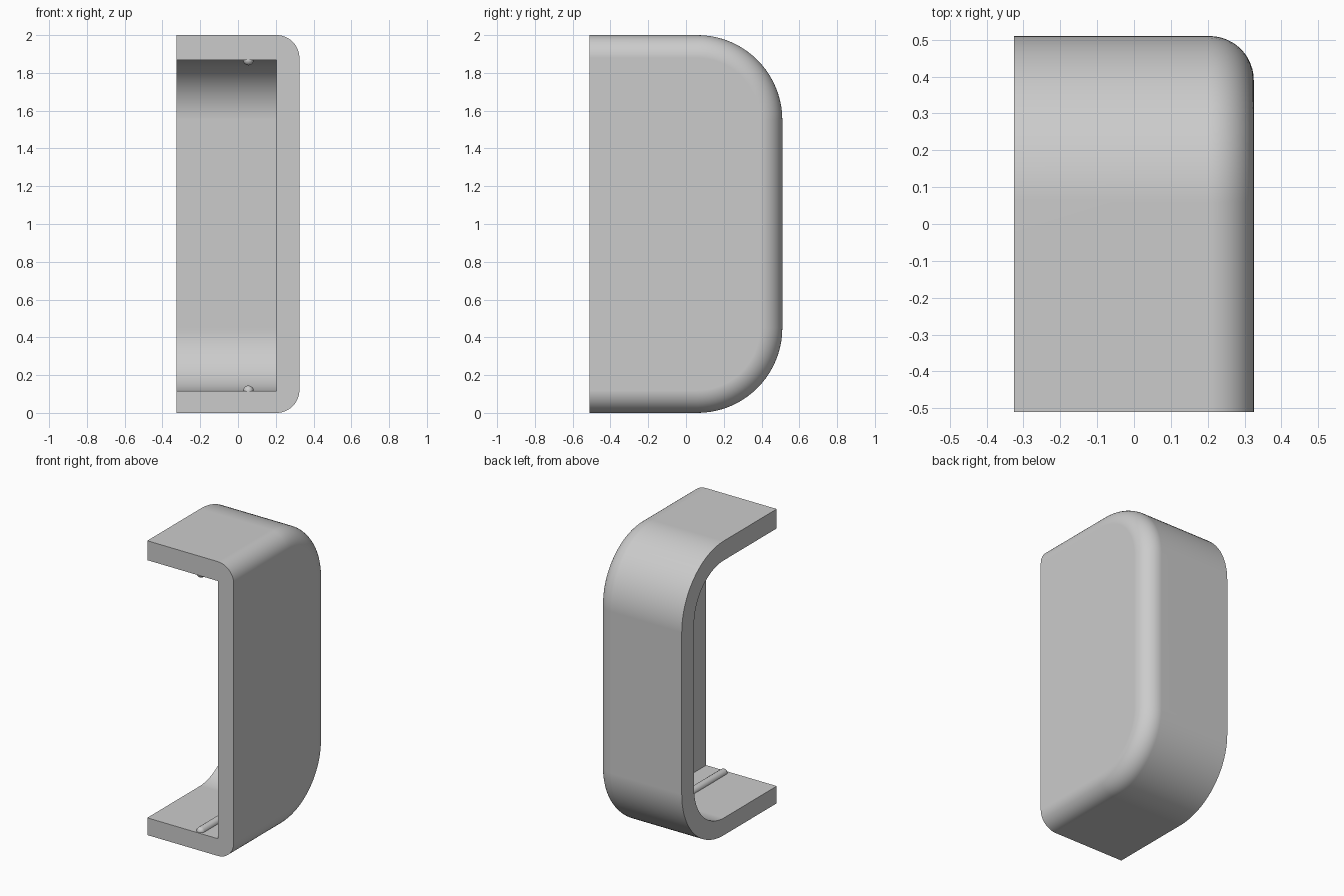
import bpy, bmesh
from math import sin, cos, pi
from mathutils import Vector

old = bpy.data.objects.get("Cube")
if old:
    bpy.data.objects.remove(old)

grey = bpy.data.materials.new("plain grey")
grey.use_nodes = True
colour = (0.6, 0.6, 0.6, 1)
grey.diffuse_color = colour
grey.node_tree.nodes["Principled BSDF"].inputs["Base Color"].default_value = colour

HALF_X, HALF_Y, HEIGHT = 0.325, 0.51, 2.0
CORNER, FILLET = 0.45, 0.12
TOP_WALL, BOTTOM_WALL = 0.132, 0.117
STEPS = 20


def finish(name, bm):
    bmesh.ops.recalc_face_normals(bm, faces=bm.faces)
    mesh = bpy.data.meshes.new(name)
    bm.to_mesh(mesh)
    bm.free()
    mesh.materials.append(grey)
    obj = bpy.data.objects.new(name, mesh)
    bpy.context.collection.objects.link(obj)
    bpy.ops.object.select_all(action="DESELECT")
    obj.select_set(True)
    bpy.context.view_layer.objects.active = obj
    bpy.ops.object.shade_smooth_by_angle(angle=pi / 6)
    return obj


# Stations along the wall: (y, z, angle of outward normal, wall thickness)
cy = HALF_Y - CORNER
top, low = HEIGHT - CORNER, CORNER
stations = [(-HALF_Y, top, pi / 2, TOP_WALL)]
for i in range(STEPS + 1):
    stations.append((cy, top, pi / 2 * (1 - i / STEPS), TOP_WALL))
for i in range(STEPS + 1):
    t = i / STEPS
    stations.append((cy, low, -pi / 2 * t, TOP_WALL + (BOTTOM_WALL - TOP_WALL) * t))
stations.append((-HALF_Y, low, -pi / 2, BOTTOM_WALL))


# Wall section: (x, depth below the outer surface), ending in the side fillet
def section(wall):
    inner_x = HALF_X - FILLET
    pts = [(inner_x, wall), (-HALF_X, wall)]
    pts.append((-HALF_X, 0))
    for i in range(13):
        a = pi / 2 * i / 12
        pts.append((inner_x + FILLET * sin(a), FILLET * (1 - cos(a))))
    return pts


# Shell: sweep the section round the wall, then close the side plate and front
bm = bmesh.new()
rings = []
for y, z, a, wall in stations:
    rings.append([bm.verts.new((x, y + (CORNER - d) * cos(a), z + (CORNER - d) * sin(a)))
                  for x, d in section(wall)])
for r, s in zip(rings, rings[1:]):
    for i in range(len(r) - 1):
        bm.faces.new((r[i], r[i + 1], s[i + 1], s[i]))
bm.faces.new([r[0] for r in rings])
bm.faces.new([r[-1] for r in rings])
bm.faces.new(rings[0] + rings[-1][::-1])
shell = finish("shell", bm)
shell.modifiers.new("flat plates", "WEIGHTED_NORMAL").keep_sharp = True


# Round-ended guide ribs on the inner top and bottom
def rib(name, z, x=0.055, radius=0.028, front=-0.475, back=0.06):
    bm = bmesh.new()
    bmesh.ops.create_uvsphere(bm, u_segments=16, v_segments=12, radius=radius)
    equator = [e for e in bm.edges if all(abs(v.co.z) < 1e-5 for v in e.verts)]
    bmesh.ops.split_edges(bm, edges=equator)
    for f in bm.faces:
        if f.calc_center_median().z > 0:
            for v in f.verts:
                v.tag = True
    for v in bm.verts:
        along = v.co.z + (back if v.tag else front)
        v.co = Vector((v.co.x + x, along, v.co.y + z))
    rims = [e for e in bm.edges if e.is_boundary]
    bmesh.ops.bridge_loops(bm, edges=rims)
    return finish(name, bm)


rib("top_rib", HEIGHT - TOP_WALL)
rib("bottom_rib", BOTTOM_WALL)
